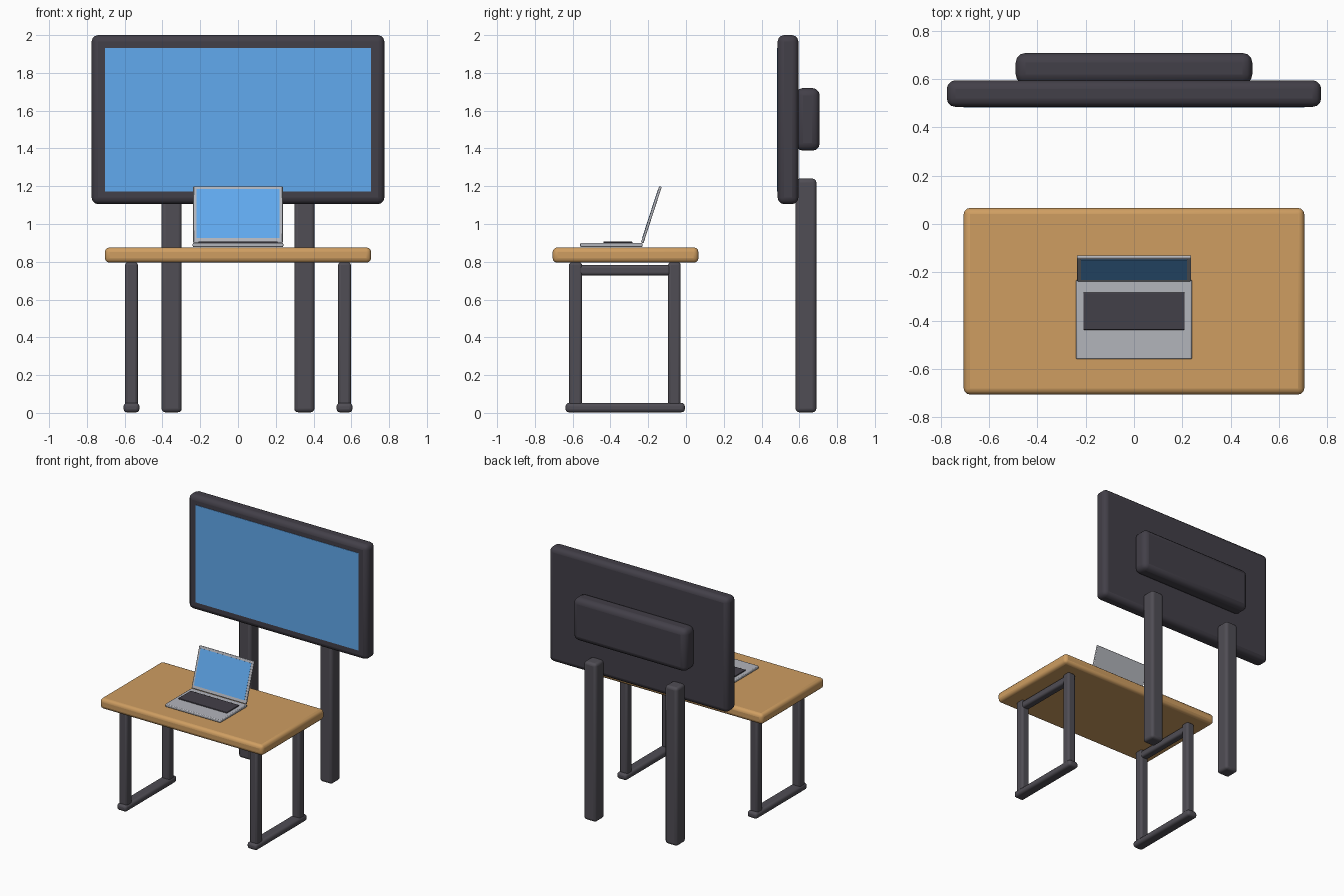
import bpy
from math import radians, sin, cos

if "Cube" in bpy.data.objects:
    bpy.data.objects.remove(bpy.data.objects["Cube"])


def material(name, rgb):
    m = bpy.data.materials.new(name)
    m.diffuse_color = (*rgb, 1)
    m.use_nodes = True
    m.node_tree.nodes["Principled BSDF"].inputs["Base Color"].default_value = m.diffuse_color
    return m


DARK = material("dark_frame", (0.055, 0.05, 0.065))
LEG = material("leg_metal", (0.08, 0.075, 0.09))
WOOD = material("wood", (0.62, 0.34, 0.12))
SILVER = material("silver", (0.45, 0.46, 0.50))
SCREEN = material("screen_blue", (0.12, 0.40, 0.86))


def box(name, x, y, z, mat, bevel=0.0, segments=3):
    """Rounded box from (min, max) ranges on each axis."""
    ranges = (x, y, z)
    bpy.ops.mesh.primitive_cube_add(size=1, location=[(a + b) / 2 for a, b in ranges])
    ob = bpy.context.object
    ob.name = name
    ob.scale = [b - a for a, b in ranges]
    bpy.ops.object.transform_apply(location=False, rotation=False, scale=True)
    ob.data.materials.append(mat)
    if bevel:
        mod = ob.modifiers.new("round", "BEVEL")
        mod.width = bevel
        mod.segments = segments
        bpy.ops.object.shade_smooth_by_angle(angle=radians(40))
    return ob


def pair(name, x, y, z, mat, bevel):
    """The same box on the left and right side."""
    box("right_" + name, x, y, z, mat, bevel)
    box("left_" + name, (-x[1], -x[0]), y, z, mat, bevel)


# Large display with back housing and support posts
box("display_frame", (-0.775, 0.775), (0.485, 0.595), (1.105, 2.0), DARK, 0.035)
box("display_screen", (-0.705, 0.705), (0.482, 0.49), (1.172, 1.933), SCREEN)
box("display_back_housing", (-0.49, 0.49), (0.58, 0.708), (1.388, 1.72), DARK, 0.04)
pair("display_post", (0.298, 0.405), (0.58, 0.69), (0.003, 1.24), LEG, 0.02)

# Desk
box("desk_top", (-0.705, 0.705), (-0.706, 0.066), (0.795, 0.876), WOOD, 0.025)
pair("front_leg", (0.53, 0.598), (-0.62, -0.55), (0.03, 0.797), LEG, 0.015)
pair("back_leg", (0.53, 0.598), (-0.095, -0.028), (0.03, 0.797), LEG, 0.015)
pair("foot_bar", (0.522, 0.606), (-0.638, -0.006), (0.003, 0.053), LEG, 0.018)
pair("top_rail", (0.534, 0.594), (-0.6, -0.05), (0.728, 0.783), LEG, 0.015)

# Laptop base and keyboard
box("laptop_base", (-0.24, 0.24), (-0.56, -0.23), (0.878, 0.9), SILVER, 0.006, 2)
box("laptop_keyboard", (-0.21, 0.21), (-0.438, -0.284), (0.895, 0.907), DARK, 0.003, 2)

# Laptop lid and its screen, tilted back about the hinge
tilt = radians(18)
hinge_y, hinge_z = -0.232, 0.9


def lid_part(name, half_x, depth, height, mat, bevel=0.0):
    ob = box(name, (-half_x, half_x), depth, height, mat, bevel, 2)
    dy, dz = ob.location.y, ob.location.z
    ob.location = (0, hinge_y + dy * cos(tilt) + dz * sin(tilt),
                   hinge_z - dy * sin(tilt) + dz * cos(tilt))
    ob.rotation_euler.x = -tilt


lid_part("laptop_lid", 0.237, (-0.007, 0.007), (0.0, 0.314), SILVER, 0.005)
lid_part("laptop_screen", 0.219, (-0.0085, -0.004), (0.024, 0.296), SCREEN)
